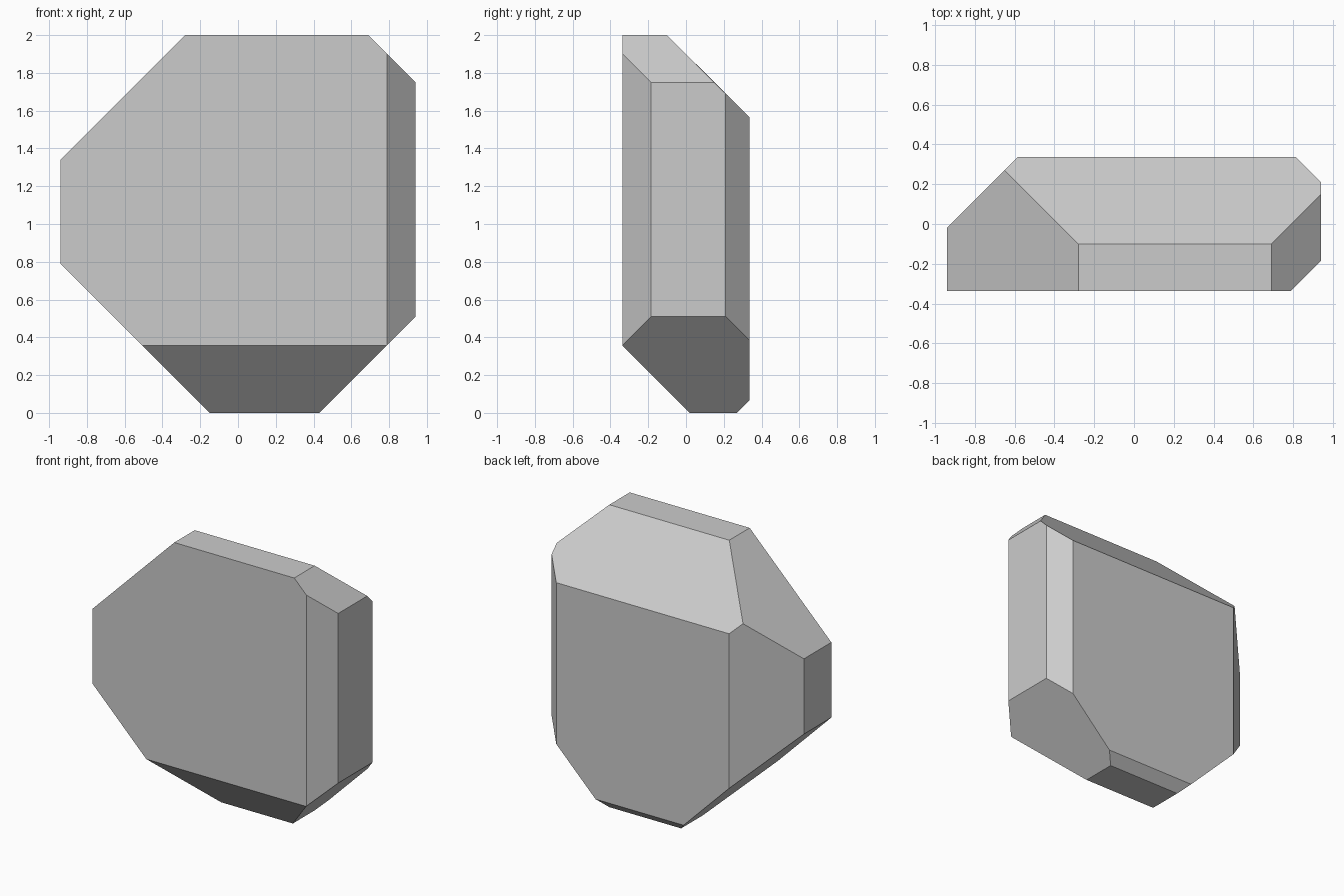
import bpy
import bmesh
from mathutils import Vector

if "Cube" in bpy.data.objects:
    bpy.data.objects.remove(bpy.data.objects["Cube"])

# Block blank: half width, half depth, full height
W, D, H = 0.94, 0.336, 2.0

# Corner cuts: outward normal and the offset where dot(normal, point) = offset
CUTS = [
    ((-1, 0, 1), 2.28),    # upper left
    ((1, 0, 1), 2.69),     # upper right
    ((-1, 0, -1), 0.15),   # lower left
    ((1, 0, -1), 0.43),    # lower right
    ((0, 1, 1), 1.90),     # upper back
    ((0, -1, -1), -0.02),  # lower front
    ((0, 1, -1), 0.27),    # lower back
    ((1, -1, 0), 1.125),   # front right
    ((1, 1, 0), 1.15),     # back right
    ((-1, 1, 0), 0.92),    # back left
]


def cut(bm, normal, offset):
    """Slice off everything beyond the plane and cap the opening."""
    n = Vector(normal)
    res = bmesh.ops.bisect_plane(
        bm, geom=bm.verts[:] + bm.edges[:] + bm.faces[:], dist=1e-5,
        plane_co=n * (offset / n.length_squared), plane_no=n,
        clear_outer=True)
    rim = [e for e in res["geom_cut"] if isinstance(e, bmesh.types.BMEdge)]
    bmesh.ops.holes_fill(bm, edges=rim, sides=0)


# Chamfered stone block
bm = bmesh.new()
bmesh.ops.create_cube(bm, size=1)
for v in bm.verts:
    v.co = (v.co.x * 2 * W, v.co.y * 2 * D, (v.co.z + 0.5) * H)
for normal, offset in CUTS:
    cut(bm, normal, offset)
bmesh.ops.recalc_face_normals(bm, faces=bm.faces[:])

mesh = bpy.data.meshes.new("stone_block")
bm.to_mesh(mesh)
bm.free()
bpy.context.collection.objects.link(bpy.data.objects.new("stone_block", mesh))
